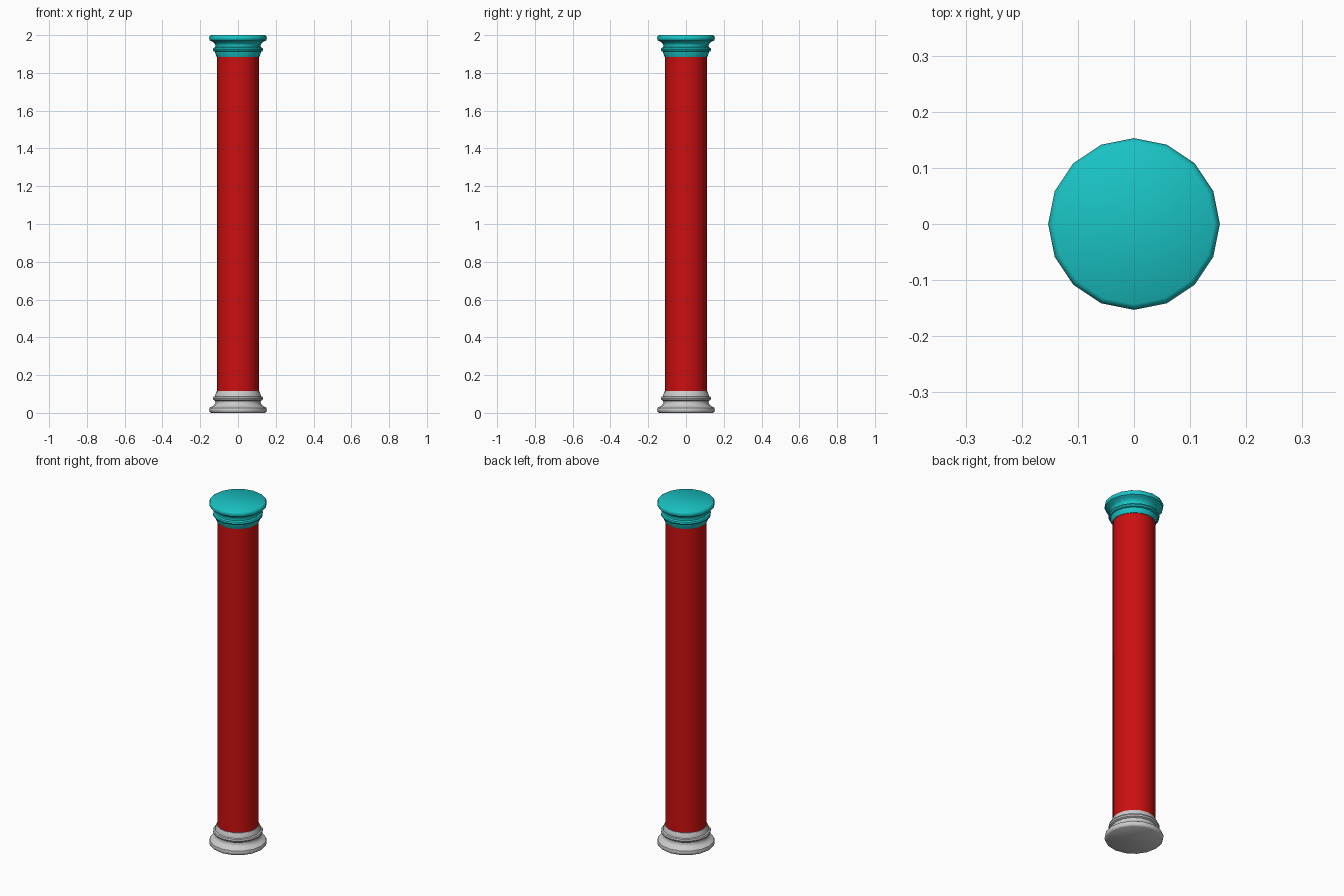
import bpy, bmesh, math

if "Cube" in bpy.data.objects:
    bpy.data.objects.remove(bpy.data.objects["Cube"])

SIDES = 16


def material(name, color):
    m = bpy.data.materials.new(name)
    m.diffuse_color = color
    m.use_nodes = True
    m.node_tree.nodes["Principled BSDF"].inputs["Base Color"].default_value = m.diffuse_color
    return m


def lathe(name, profile, mat=None):
    """Turn a (radius, z) profile, listed bottom to top, into a closed solid."""
    bm = bmesh.new()
    rings = []
    for r, z in profile:
        rings.append([bm.verts.new((r * math.cos(2 * math.pi * i / SIDES),
                                    r * math.sin(2 * math.pi * i / SIDES), z))
                      for i in range(SIDES)])
    for a, b in zip(rings, rings[1:]):
        for i in range(SIDES):
            j = (i + 1) % SIDES
            bm.faces.new((a[i], a[j], b[j], b[i]))
    bm.faces.new(rings[0][::-1])
    bm.faces.new(rings[-1])
    mesh = bpy.data.meshes.new(name)
    bm.to_mesh(mesh)
    bm.free()
    obj = bpy.data.objects.new(name, mesh)
    bpy.context.collection.objects.link(obj)
    if mat:
        mesh.materials.append(mat)
    bpy.ops.object.select_all(action='DESELECT')
    obj.select_set(True)
    bpy.context.view_layer.objects.active = obj
    bpy.ops.object.shade_smooth_by_angle(angle=math.radians(40))
    return obj


# Moulding: rounded foot, cove, bead and collar
moulding = [(0.143, 0.0), (0.150, 0.005), (0.153, 0.015), (0.150, 0.027),
            (0.138, 0.034), (0.125, 0.042), (0.119, 0.054), (0.121, 0.064),
            (0.130, 0.069), (0.133, 0.077), (0.130, 0.085),
            (0.122, 0.088), (0.120, 0.098), (0.113, 0.115)]

# Base, and the same moulding flipped as the capital
lathe("base", moulding)
lathe("capital", [(r, 2 - z) for r, z in reversed(moulding)],
      material("teal", (0.01, 0.55, 0.56, 1)))

# Shaft
lathe("shaft", [(0.11, 0.10), (0.11, 1.90)], material("red", (0.6, 0.005, 0.005, 1)))
